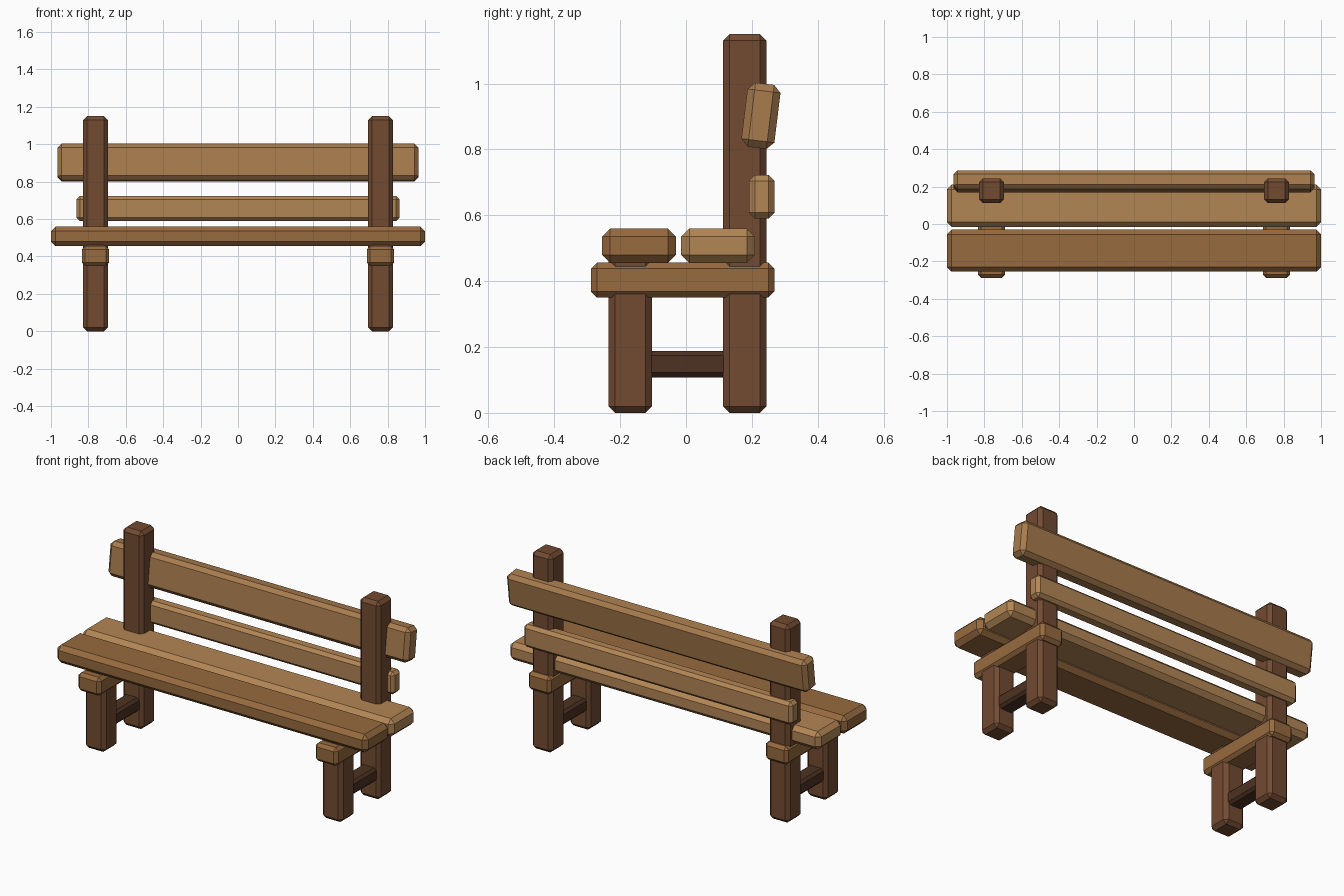
import bpy
import math

if "Cube" in bpy.data.objects:
    bpy.data.objects.remove(bpy.data.objects["Cube"])


def material(name, color):
    m = bpy.data.materials.new(name)
    m.diffuse_color = (*color, 1)
    m.use_nodes = True
    m.node_tree.nodes["Principled BSDF"].inputs["Base Color"].default_value = m.diffuse_color
    return m


post_wood = material("post_wood", (0.17, 0.07, 0.031))
stretcher_wood = material("stretcher_wood", (0.075, 0.031, 0.016))
mid_wood = material("mid_wood", (0.31, 0.145, 0.05))
slat_wood = material("slat_wood", (0.39, 0.20, 0.075))
pale_wood = material("pale_wood", (0.45, 0.24, 0.09))


def timber(name, x, y, z, bevel, mat, tilt=0):
    """Chamfered beam spanning the given (min, max) ranges."""
    spans = (x, y, z)
    bpy.ops.mesh.primitive_cube_add(size=1, location=[(a + b) / 2 for a, b in spans])
    ob = bpy.context.object
    ob.name = name
    ob.scale = [b - a for a, b in spans]
    bpy.ops.object.transform_apply(location=False, rotation=False, scale=True)
    ob.rotation_euler.x = math.radians(tilt)
    mod = ob.modifiers.new("chamfer", "BEVEL")
    mod.width = bevel
    mod.segments = 1
    ob.data.materials.append(mat)
    return ob


# Two end frames: legs, seat rail and stretcher
for side, c in (("left", -0.762), ("right", 0.762)):
    def across(half):
        return (c - half, c + half)

    timber(f"{side}_front_leg", across(0.066), (-0.235, -0.103), (0, 0.49), 0.02, post_wood)
    timber(f"{side}_back_post", across(0.066), (0.112, 0.244), (0, 1.15), 0.02, post_wood)
    timber(f"{side}_seat_rail", across(0.073), (-0.288, 0.268), (0.35, 0.456), 0.018, mid_wood)
    timber(f"{side}_stretcher", across(0.048), (-0.15, 0.16), (0.108, 0.188), 0.014, stretcher_wood)

# Seat planks
timber("front_seat_plank", (-1, 1), (-0.255, -0.03), (0.455, 0.56), 0.025, mid_wood)
timber("back_seat_plank", (-1, 1), (-0.015, 0.21), (0.455, 0.56), 0.025, pale_wood)

# Backrest slats, the upper one leaning back
timber("lower_back_slat", (-0.864, 0.864), (0.191, 0.269), (0.59, 0.722), 0.018, pale_wood)
timber("upper_back_slat", (-0.965, 0.965), (0.177, 0.278), (0.804, 1.0), 0.022, slat_wood, tilt=-7)
